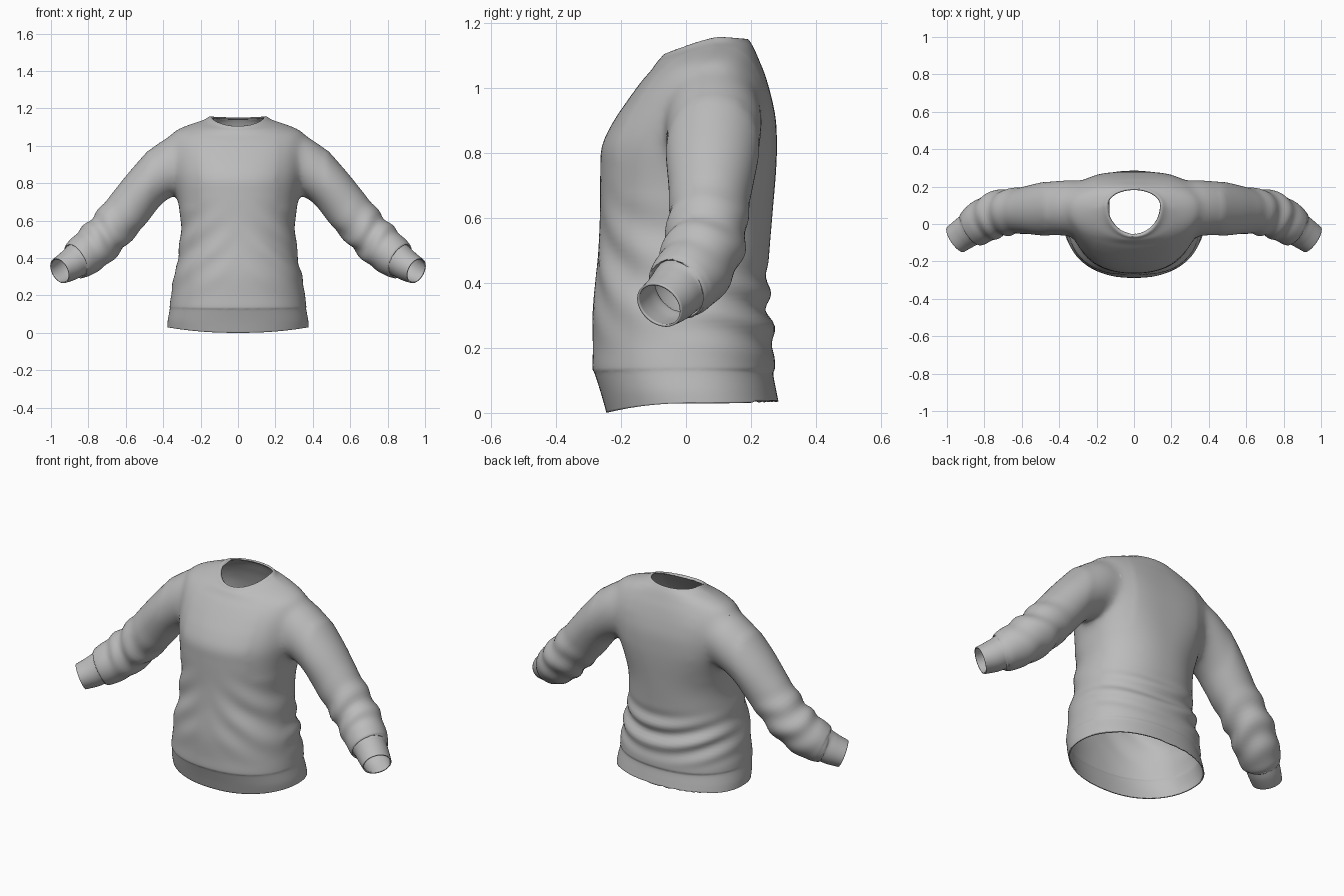
import bpy, bmesh, math
from mathutils import Vector

if "Cube" in bpy.data.objects:
    bpy.data.objects.remove(bpy.data.objects["Cube"])

grey = bpy.data.materials.new("grey_knit")
grey.use_nodes = True
colour = (0.5, 0.5, 0.5, 1)
grey.diffuse_color = colour
grey.node_tree.nodes["Principled BSDF"].inputs["Base Color"].default_value = colour


def spline(rows, steps):
    """Smooth interpolation through rows of parameters."""
    out = []
    for i in range(len(rows) - 1):
        quad = [rows[max(0, min(len(rows) - 1, i + k))] for k in (-1, 0, 1, 2)]
        for j in range(steps):
            t = j / steps
            out.append([b + 0.5 * t * (c - a + t * (2 * a - 5 * b + 4 * c - d + t * (3 * (b - c) + d - a)))
                        for a, b, c, d in zip(*quad)])
    return out + [list(rows[-1])]


def window(v, low, high):
    """Soft bump between low and high."""
    t = (v - low) / (high - low)
    return math.sin(math.pi * t) ** 2 if 0 < t < 1 else 0


def ramp(v, low, high):
    """Smooth step from 0 at low to 1 at high."""
    t = max(0, min(1, (v - low) / (high - low)))
    return t * t * (3 - 2 * t)


def loft(name, rings):
    """Closed tube through rings, with one many-sided cap at each end."""
    bm = bmesh.new()
    loops = [[bm.verts.new(p) for p in ring] for ring in rings]
    for a, b in zip(loops, loops[1:]):
        for i in range(len(a)):
            k = (i + 1) % len(a)
            bm.faces.new((a[i], a[k], b[k], b[i]))
    bm.faces.new(loops[0])
    bm.faces.new(loops[-1])
    bmesh.ops.recalc_face_normals(bm, faces=bm.faces)
    mesh = bpy.data.meshes.new(name)
    bm.to_mesh(mesh)
    bm.free()
    mesh.materials.append(grey)
    ob = bpy.data.objects.new(name, mesh)
    bpy.context.collection.objects.link(ob)
    return ob


# Torso: z at front, side and back, half width, y at front, side and back
torso_rows = [
    (0.00, 0.03, 0.035, 0.378, -0.245, 0.02, 0.285),
    (0.06, 0.07, 0.07, 0.375, -0.262, 0.01, 0.278),
    (0.12, 0.125, 0.12, 0.365, -0.281, 0.0, 0.269),
    (0.138, 0.143, 0.14, 0.365, -0.288, 0.0, 0.274),
    (0.20, 0.20, 0.20, 0.358, -0.287, 0.0, 0.270),
    (0.30, 0.30, 0.30, 0.342, -0.288, -0.01, 0.260),
    (0.40, 0.40, 0.40, 0.322, -0.280, -0.01, 0.250),
    (0.50, 0.50, 0.50, 0.308, -0.270, 0.0, 0.257),
    (0.62, 0.62, 0.62, 0.308, -0.265, 0.01, 0.267),
    (0.74, 0.74, 0.74, 0.328, -0.264, 0.03, 0.277),
    (0.82, 0.82, 0.82, 0.345, -0.259, 0.05, 0.280),
    (0.89, 0.90, 0.90, 0.355, -0.228, 0.07, 0.277),
    (0.96, 0.98, 0.97, 0.360, -0.182, 0.08, 0.264),
    (1.02, 1.04, 1.04, 0.362, -0.138, 0.085, 0.244),
    (1.055, 1.08, 1.09, 0.340, -0.108, 0.085, 0.224),
    (1.08, 1.112, 1.122, 0.265, -0.090, 0.085, 0.210),
    (1.093, 1.138, 1.143, 0.185, -0.078, 0.09, 0.198),
    (1.106, 1.158, 1.152, 0.150, -0.066, 0.10, 0.190),
    (1.096, 1.152, 1.146, 0.138, -0.052, 0.10, 0.180),
]


def torso_ring(row, count=120):
    zf, zs, zb, half, yf, ys, yb = row
    neck = ramp(zs, 0.98, 1.12)
    ring = []
    for i in range(count):
        a = 2 * math.pi * i / count
        c, s = math.cos(a), math.sin(a)
        # The shoulder blades are squarer than the chest
        p = 0.9 - (0.2 * ramp(zs, 0.55, 0.85) if s > 0 else 0)
        p += (1 - p) * neck
        x = half * math.copysign(abs(c) ** p, c)
        y = ys + (yb - ys if s > 0 else ys - yf) * math.copysign(abs(s) ** p, s)
        z = zs + ((zb if s > 0 else zf) - zs) * abs(s) ** (2 - 0.7 * neck)
        # Sagging folds across the lower back, slanted folds at the waist
        back = max(0, s + 0.25) * window(z, 0.13, 0.50)
        fold = 0.011 * back * math.sin(2 * math.pi * (z - 0.7 * x * x + 0.08 * x) / 0.115)
        side = abs(c) * max(0, 0.5 - s) * window(z, 0.15, 0.75)
        fold += 0.009 * side * math.sin(2 * math.pi * (z + 0.8 * abs(x)) / 0.17)
        ring.append((x + fold * c, y + fold * s, z))
    return ring


torso = loft("sweatshirt", [torso_ring(r) for r in spline(torso_rows, 6)])

# Sleeve: centre x, y, z, radius across, radius front to back
sleeve_rows = [
    (0.20, 0.085, 0.97, 0.09, 0.09),
    (0.28, 0.087, 0.94, 0.135, 0.140),
    (0.365, 0.087, 0.885, 0.145, 0.152),
    (0.485, 0.080, 0.785, 0.122, 0.142),
    (0.595, 0.072, 0.65, 0.121, 0.124),
    (0.70, 0.060, 0.53, 0.118, 0.122),
    (0.78, 0.030, 0.45, 0.117, 0.118),
    (0.845, -0.010, 0.398, 0.107, 0.110),
    (0.866, -0.022, 0.384, 0.098, 0.102),
    (0.873, -0.027, 0.380, 0.087, 0.091),
    (0.905, -0.048, 0.358, 0.082, 0.087),
    (0.953, -0.082, 0.332, 0.072, 0.081),
]


def sleeve_rings(sign, count=56):
    rows = spline(sleeve_rows, 7)
    rings = []
    for n, row in enumerate(rows):
        before, after = rows[max(0, n - 2)], rows[min(len(rows) - 1, n + 2)]
        along = (Vector(after[:3]) - Vector(before[:3])).normalized()
        v = Vector((0, 1, 0))
        v = (v - along * v.dot(along)).normalized()
        u = v.cross(along)
        centre, ru, rv = Vector(row[:3]), row[3], row[4]
        ring = []
        for i in range(count):
            a = 2 * math.pi * i / count
            wave = math.sin(2 * math.pi * centre.x / 0.09 + 2 * math.sin(a) + 1.3 * math.sin(2 * a))
            fold = 0.007 * window(centre.x, 0.55, 0.87) * wave
            p = centre + u * (ru + fold) * math.cos(a) + v * (rv + fold) * math.sin(a)
            ring.append((sign * p.x, p.y, p.z))
        rings.append(ring)
    return rings


# Join the sleeves to the torso
sleeves = [loft(n, sleeve_rings(s)) for n, s in (("left_sleeve", 1), ("right_sleeve", -1))]
for sleeve in sleeves:
    union = torso.modifiers.new("union", 'BOOLEAN')
    union.operation = 'UNION'
    union.solver = 'EXACT'
    union.object = sleeve
graph = bpy.context.evaluated_depsgraph_get()
joined = bpy.data.meshes.new_from_object(torso.evaluated_get(graph))
torso.modifiers.clear()
torso.data = joined
for sleeve in sleeves:
    bpy.data.objects.remove(sleeve)

# Open the hem, neck and cuffs, then soften the armholes
bm = bmesh.new()
bm.from_mesh(joined)
caps = [f for f in bm.faces if len(f.verts) > 20]
bmesh.ops.delete(bm, geom=caps, context='FACES')
bmesh.ops.remove_doubles(bm, verts=bm.verts, dist=0.004)
armholes = [v for v in bm.verts if 0.21 < abs(v.co.x) < 0.47 and v.co.z > 0.67]
for _ in range(24):
    bmesh.ops.smooth_vert(bm, verts=armholes, factor=0.5, use_axis_x=True, use_axis_y=True, use_axis_z=True)
bm.to_mesh(joined)
bm.free()

# Cloth thickness and smooth shading
cloth = torso.modifiers.new("cloth", 'SOLIDIFY')
cloth.thickness = 0.007
cloth.offset = -1
bpy.ops.object.select_all(action='DESELECT')
torso.select_set(True)
bpy.context.view_layer.objects.active = torso
bpy.ops.object.shade_smooth_by_angle(angle=math.radians(60))
